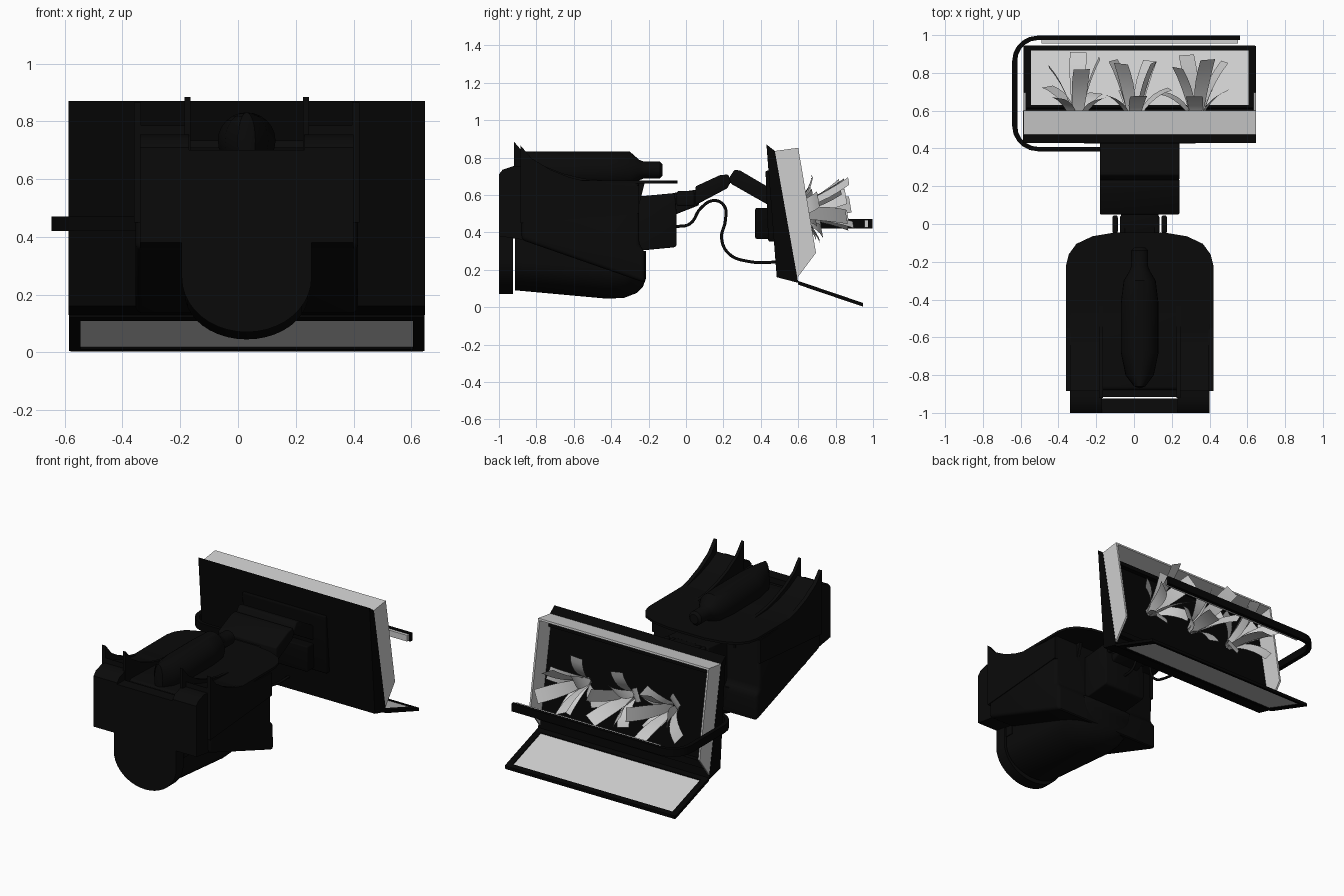
import bpy, bmesh, math, random
from mathutils import Vector, Matrix

if "Cube" in bpy.data.objects:
    bpy.data.objects.remove(bpy.data.objects["Cube"])

random.seed(7)
CX = 0.03  # the body and panel share this centre line


def material(name, v):
    m = bpy.data.materials.new(name)
    m.diffuse_color = (v, v, v, 1)
    m.use_nodes = True
    m.node_tree.nodes["Principled BSDF"].inputs["Base Color"].default_value = m.diffuse_color
    return m


BODY = material("soft_black", 0.003)
FRAME = material("deep_black", 0.0015)
GREY = material("light_grey", 0.62)


def finish(name, bm, mat, bevel=0.0, smooth=True):
    bmesh.ops.recalc_face_normals(bm, faces=bm.faces)
    me = bpy.data.meshes.new(name)
    bm.to_mesh(me)
    bm.free()
    ob = bpy.data.objects.new(name, me)
    bpy.context.collection.objects.link(ob)
    me.materials.append(mat)
    bpy.context.view_layer.objects.active = ob
    ob.select_set(True)
    if bevel:
        b = ob.modifiers.new("bevel", "BEVEL")
        b.width, b.segments, b.limit_method = bevel, 3, "ANGLE"
        bpy.ops.object.modifier_apply(modifier="bevel")
    if smooth:
        bpy.ops.object.shade_smooth_by_angle(angle=math.radians(35))
    ob.select_set(False)
    return ob


def prism(name, pts, lo, hi, axis, mat, bevel=0.0):
    """Extrude a 2D profile along x (y,z points), y (x,z points) or z (x,y points)."""
    place = {"x": lambda p, t: (t, p[0], p[1]),
             "y": lambda p, t: (p[0], t, p[1]),
             "z": lambda p, t: (p[0], p[1], t)}[axis]
    bm = bmesh.new()
    a = [bm.verts.new(place(p, lo)) for p in pts]
    b = [bm.verts.new(place(p, hi)) for p in pts]
    bm.faces.new(a)
    bm.faces.new(b)
    for i in range(len(pts)):
        j = (i + 1) % len(pts)
        bm.faces.new((a[i], a[j], b[j], b[i]))
    return finish(name, bm, mat, bevel)


def box(name, x, y, z, mat, bevel=0.0):
    return prism(name, [(y[0], z[0]), (y[1], z[0]), (y[1], z[1]), (y[0], z[1])], x[0], x[1], "x", mat, bevel)


def tube(name, pts, r, mat):
    cu = bpy.data.curves.new(name, "CURVE")
    cu.dimensions, cu.bevel_depth, cu.bevel_resolution = "3D", r, 2
    cu.use_fill_caps = True
    cu.resolution_u = 6
    sp = cu.splines.new("BEZIER")
    sp.bezier_points.add(len(pts) - 1)
    for bp, p in zip(sp.bezier_points, pts):
        bp.co = p
        bp.handle_left_type = bp.handle_right_type = "AUTO"
    ob = bpy.data.objects.new(name, cu)
    bpy.context.collection.objects.link(ob)
    cu.materials.append(mat)
    bpy.context.view_layer.objects.active = ob
    ob.select_set(True)
    bpy.ops.object.convert(target="MESH")
    bpy.ops.object.shade_smooth()
    ob.select_set(False)


# --- Body: full-width core, dished shoulders between thin swept fins ---
core = [(-0.88, 0.36), (-0.22, 0.13), (-0.22, 0.30), (-0.25, 0.33), (-0.25, 0.67), (-0.88, 0.69)]
prism("body_core", core, CX - 0.385, CX + 0.385, "x", BODY, 0.025)
sweep = [(-0.92, 0.885), (-0.86, 0.815), (-0.76, 0.755), (-0.66, 0.715), (-0.55, 0.688), (-0.38, 0.672)]
inner_fin = sweep + [(-0.22, 0.668), (-0.25, 0.55), (-0.92, 0.55)]
outer_fin = [(y + 0.035, z - 0.02) for y, z in sweep] + [(-0.25, 0.65), (-0.25, 0.50), (-0.885, 0.45)]
dish = [(-0.885, 0.785), (-0.80, 0.74), (-0.70, 0.705), (-0.55, 0.675), (-0.40, 0.665), (-0.40, 0.5), (-0.885, 0.5)]
cheek = [(-1, 0.38), (-0.87, 0.36), (-0.87, 0.75), (-0.92, 0.755), (-0.98, 0.735), (-1, 0.71)]
for s, side in ((-1, "left"), (1, "right")):
    for part, prof, x0, x1 in (("shoulder_dish", dish, 0.21, 0.38), ("inner_fin", inner_fin, 0.195, 0.215),
                               ("outer_fin", outer_fin, 0.365, 0.39), ("front_cheek", cheek, 0.20, 0.37)):
        x = sorted((CX + s * x0, CX + s * x1))
        prism(part + "_" + side, prof, *x, "x", BODY)

# Deck plate with rounded back corners
deck = [(CX - 0.39, -0.88), (CX + 0.39, -0.88)]
right = [(0.39, -0.22), (0.375, -0.16), (0.335, -0.105), (0.25, -0.065), (0.13, -0.045)]
deck += [(CX + x, y) for x, y in right] + [(CX - x, y) for x, y in reversed(right)]
prism("deck_plate", deck, 0.662, 0.677, "z", BODY)


# Round-bottomed sections: trough lofted through stations, and front column
def u_shape(w, bottom, top, rise):
    arc = [(CX - w * math.cos(math.pi * i / 20), bottom + rise - rise * math.sin(math.pi * i / 20)) for i in range(21)]
    return arc + [(CX + w, top), (CX - w, top)]


bm = bmesh.new()
rings = []
for y, w, bottom in ((-0.915, 0.215, 0.09), (-0.42, 0.215, 0.045), (-0.33, 0.213, 0.05), (-0.265, 0.205, 0.075),
                     (-0.23, 0.19, 0.11), (-0.215, 0.17, 0.15)):
    rings.append([bm.verts.new((x, y, z)) for x, z in u_shape(w, bottom, 0.40 if y < -0.3 else 0.30, 0.17 - bottom * 0.2)])
for a, b in zip(rings, rings[1:]):
    for i in range(len(a)):
        j = (i + 1) % len(a)
        bm.faces.new((a[i], a[j], b[j], b[i]))
bm.faces.new(rings[0])
bm.faces.new(rings[-1])
finish("trough", bm, BODY)
prism("front_column", u_shape(0.225, 0.07, 0.70, 0.19), -1.0, -0.925, "y", BODY)
box("body_front", (CX - 0.22, CX + 0.22), (-0.915, -0.86), (0.30, 0.67), BODY)

# Canister on the deck: tapered from above, level along its top
prof = [(-0.87, 0.0), (-0.86, 0.03), (-0.80, 0.075), (-0.68, 0.10), (-0.42, 0.10), (-0.30, 0.085), (-0.25, 0.055),
        (-0.225, 0.045), (-0.14, 0.045), (-0.125, 0.03), (-0.125, 0.0)]
bm = bmesh.new()
vs = [bm.verts.new((0, y, r)) for y, r in prof]
es = [bm.edges.new(p) for p in zip(vs, vs[1:])]
bmesh.ops.spin(bm, geom=vs + es, cent=(0, 0, 0), axis=(0, 1, 0), angle=math.tau, steps=24)
bmesh.ops.remove_doubles(bm, verts=bm.verts, dist=1e-4)
for v in bm.verts:
    r = math.hypot(v.co.x, v.co.z)
    if v.co.y < -0.27 and r > 0.01:
        v.co.z *= 0.098 / r
bmesh.ops.translate(bm, vec=(CX, 0, 0.733), verts=bm.verts)
finish("canister", bm, BODY)

# --- Neck and folding arm ---
prism("neck_block", [(-0.27, 0.30), (-0.06, 0.32), (-0.05, 0.33), (-0.05, 0.50), (-0.06, 0.61), (-0.27, 0.59)],
      CX - 0.15, CX + 0.15, "x", BODY, 0.01)
prism("hinge_block", [(-0.07, 0.49), (0.07, 0.545), (0.07, 0.63), (-0.07, 0.61)], CX - 0.10, CX + 0.10, "x", BODY, 0.01)
for dx in (-0.13, -0.09, 0.09, 0.13):
    box("hinge_ring", (CX + dx - 0.014, CX + dx + 0.014), (-0.05, 0.045), (0.54, 0.62), BODY, 0.01)
prism("lower_arm", [(0.05, 0.545), (0.22, 0.635), (0.24, 0.67), (0.225, 0.71), (0.18, 0.705), (0.05, 0.645)],
      CX - 0.21, CX + 0.21, "x", BODY, 0.008)
prism("upper_arm", [(0.23, 0.69), (0.26, 0.735), (0.29, 0.73), (0.46, 0.63), (0.46, 0.535), (0.24, 0.66)],
      CX - 0.21, CX + 0.21, "x", BODY, 0.008)
tube("cable", [(CX, y, z) for y, z in [(-0.06, 0.43), (0.02, 0.445), (0.08, 0.53), (0.15, 0.57), (0.205, 0.54),
     (0.21, 0.46), (0.19, 0.37), (0.23, 0.285), (0.33, 0.245), (0.49, 0.24)]], 0.008, BODY)

# --- Tilted panel with its mounting plates ---
prism("panel", [(0.43, 0.87), (0.475, 0.835), (0.60, 0.13), (0.485, 0.16)], CX - 0.617, CX + 0.617, "x", FRAME)
prism("mount_plate", [(0.425, 0.73), (0.47, 0.73), (0.49, 0.35), (0.44, 0.35)], CX - 0.30, CX + 0.30, "x", FRAME, 0.01)
box("mount_block", (CX - 0.21, CX + 0.21), (0.37, 0.48), (0.365, 0.53), FRAME, 0.008)

# Light side and top walls around the panel
wall = [(0.475, 0.835), (0.60, 0.852), (0.695, 0.29), (0.59, 0.15)]
for s, side in ((-1, "left"), (1, "right")):
    x = sorted((CX + s * 0.615, CX + s * 0.603))
    prism("side_wall_" + side, wall, *x, "x", GREY)
prism("top_wall", [(0.475, 0.835), (0.60, 0.852), (0.602, 0.84), (0.477, 0.823)], CX - 0.615, CX + 0.615, "x", GREY)
# Dark rails lying on the panel inside the walls
for z0, z1 in ((0.80, 0.77), (0.24, 0.20)):
    y0, y1 = (0.475 + (0.835 - z) * 0.177 for z in (z0, z1))
    prism("inner_rail", [(y0, z0), (y0 + 0.03, z0), (y1 + 0.03, z1), (y1, z1)], CX - 0.60, CX + 0.60, "x", FRAME)

# --- Sloping bottom flap: dark frame bars around a light plate ---
FY, FZ, BY, BZ = 0.60, 0.13, 0.945, 0.013


def flap_part(name, x, t0, t1, h, mat):
    p = [(FY + (BY - FY) * t, FZ + (BZ - FZ) * t) for t in (t0, t1)]
    prism(name, [(p[0][0], p[0][1] - h), (p[1][0], p[1][1] - h), (p[1][0], p[1][1] + h), (p[0][0], p[0][1] + h)],
          x[0], x[1], "x", mat)


flap_part("flap_plate", (CX - 0.59, CX + 0.59), 0.03, 0.96, 0.004, GREY)
flap_part("flap_hinge_bar", (CX - 0.615, CX + 0.615), 0.0, 0.09, 0.01, FRAME)
flap_part("flap_end_bar", (CX - 0.61, CX + 0.61), 0.92, 1.0, 0.01, FRAME)
for s in (-1, 1):
    flap_part("flap_side_bar", sorted((CX + s * 0.615, CX + s * 0.575)), 0.0, 0.99, 0.01, FRAME)

# --- Flat hooked handrail with a light strip on its inner face ---
R = 0.11
corner = [(math.cos(math.pi / 2 * i / 5), math.sin(math.pi / 2 * i / 5)) for i in range(6)]


def hook(left, low, high, r):
    lower = [(left + r - r * s, low + r - r * c) for c, s in corner]
    upper = [(left + r - r * c, high - r + r * s) for c, s in corner]
    return lower + upper


outer = [(-0.10, 0.385)] + hook(-0.645, 0.385, 0.997, R + 0.025) + [(0.56, 0.997)]
inner = [(-0.10, 0.408)] + hook(-0.618, 0.408, 0.974, R) + [(0.56, 0.974)]
prism("handrail", outer + inner[::-1], 0.42, 0.47, "z", FRAME)
box("rail_strip", (-0.49, 0.55), (0.955, 0.975), (0.425, 0.465), GREY)

# --- Three tufts of broad curled leaves growing from the panel ---
axis = Vector((0, 0.986, 0.165))
up = Vector((0, -0.165, 0.986))
for k, cx in enumerate((-0.30, 0.0, 0.33)):
    bm = bmesh.new()
    base = Vector((cx, 0.535, 0.50))
    for i in range(8):
        ang = math.tau * i / 8 + k * 0.5 + random.uniform(-0.2, 0.2)
        out = Vector((math.cos(ang), 0, 0)) + up * math.sin(ang)
        side = axis.cross(out)
        tall = i % 2 == 0
        lean = (0.35 if tall else 0.8) + random.uniform(-0.1, 0.1)
        length = random.uniform(0.33, 0.38) if tall else random.uniform(0.20, 0.27)
        p, prev = base + out * 0.02, None
        for j in range(7):
            t = j / 6
            w = 0.018 + 0.026 * math.sin(min(1, t * 1.3) * math.pi / 2)
            row = [bm.verts.new(p - side * w), bm.verts.new(p + side * w)]
            if prev:
                bm.faces.new((prev[0], prev[1], row[1], row[0]))
            prev = row
            bend = lean * (0.4 + 1.4 * t)
            p = p + (axis * math.cos(bend) + out * math.sin(bend)) * length / 6
    finish("leaf_tuft", bm, GREY)
